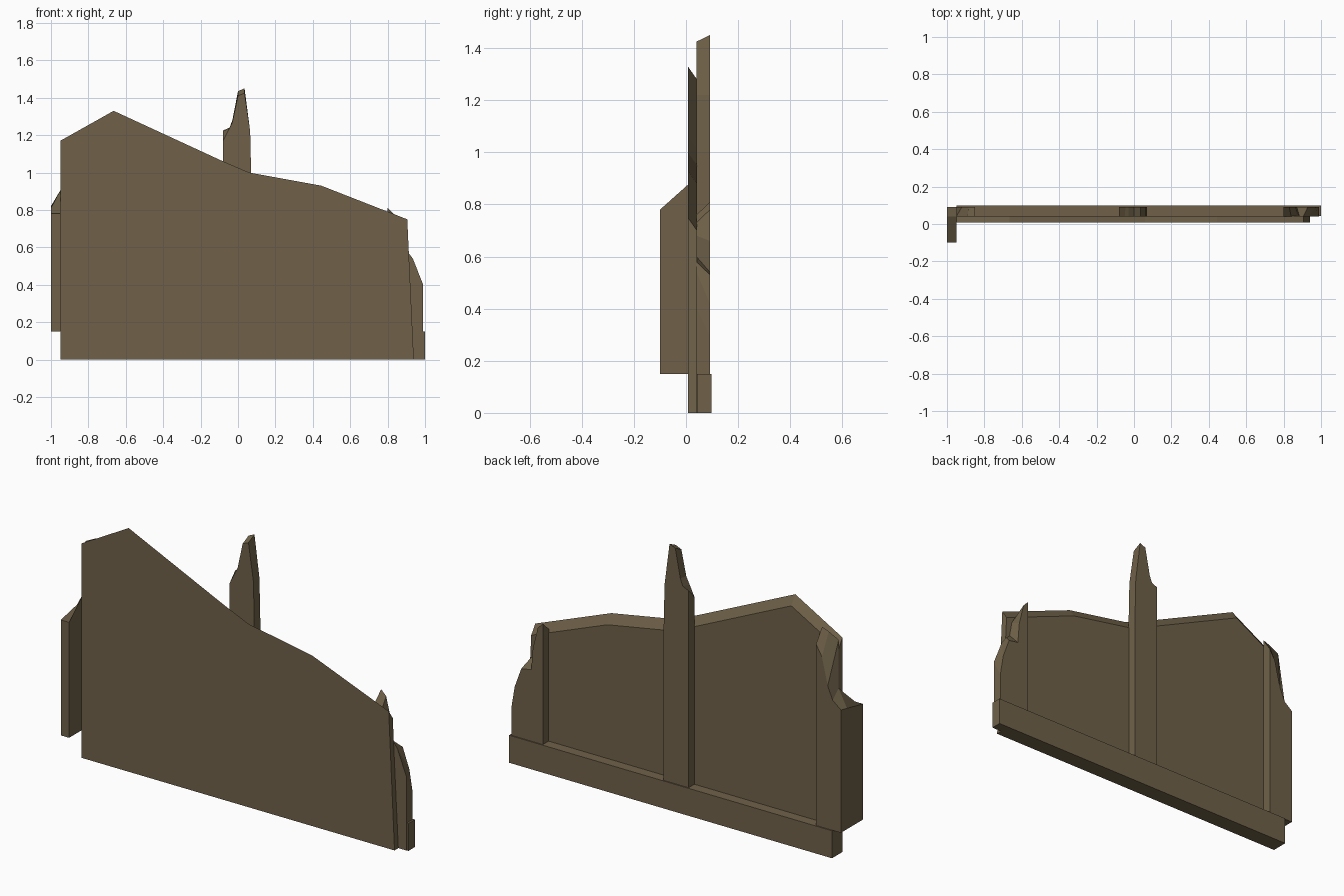
import bpy

wood = bpy.data.materials.new("weathered brown wood")
wood.diffuse_color = (0.160, 0.121, 0.067, 1)


def slab(name, front, back, y0, y1):
    """Board lofted between a front and a back outline (x, z), counter-clockwise from the front."""
    n = len(front)
    verts = [(x, y0, z) for x, z in front] + [(x, y1, z) for x, z in back]
    faces = [list(range(n)), list(range(2 * n - 1, n - 1, -1))]
    faces += [[i, i + n, (i + 1) % n + n, (i + 1) % n] for i in range(n)]
    mesh = bpy.data.meshes.new(name)
    mesh.from_pydata(verts, [], faces)
    mesh.materials.append(wood)
    obj = bpy.data.objects.new(name, mesh)
    bpy.context.collection.objects.link(obj)
    return obj


# Broken wall panel, its top edge splintered down towards the back
panel = [(-0.95, 0), (0.94, 0), (0.905, 0.75), (0.445, 0.93),
         (0.06, 1.0), (-0.08, 1.06), (-0.665, 1.33), (-0.95, 1.17)]
panel_back = [(x, z - 0.05 if z > 0 else 0) for x, z in panel]
slab("wall_panel", panel, panel_back, 0.007, 0.042)

# Bottom rail along the back
rail = [(-0.95, 0), (1.0, 0), (1.0, 0.15), (-0.95, 0.15)]
slab("bottom_rail", rail, rail, 0.042, 0.098)

# Middle post with a snapped tip
slab("middle_post",
     [(-0.08, 0.1), (0.07, 0.1), (0.07, 1.0), (0.065, 1.22), (0.035, 1.425),
      (0.0, 1.41), (-0.03, 1.27), (-0.05, 1.23), (-0.08, 1.17)],
     [(-0.08, 0.1), (0.07, 0.1), (0.07, 1.0), (0.065, 1.22), (0.035, 1.45),
      (0.0, 1.435), (-0.03, 1.28), (-0.045, 1.24), (-0.08, 1.225)],
     0.04, 0.092)

# Right post, broken in two steps
slab("right_post",
     [(0.80, 0), (0.99, 0), (0.99, 0.40), (0.935, 0.54), (0.905, 0.58),
      (0.885, 0.60), (0.87, 0.68), (0.84, 0.73), (0.80, 0.76)],
     [(0.80, 0), (0.99, 0), (0.99, 0.30), (0.97, 0.42), (0.93, 0.53),
      (0.87, 0.54), (0.86, 0.66), (0.83, 0.78), (0.80, 0.81)],
     0.04, 0.092)

# Left post, broken away above the side board
slab("left_post",
     [(-0.95, 0.15), (-0.85, 0.15), (-0.85, 1.215), (-0.89, 1.20),
      (-0.95, 1.17), (-0.95, 0.905)],
     [(-0.95, 0.15), (-0.85, 0.15), (-0.85, 1.14), (-0.885, 1.08),
      (-0.92, 0.93), (-0.95, 0.86)],
     0.04, 0.092)

# Stub of the adjoining side wall, top rising towards the panel
slab("side_board_front",
     [(-1.0, 0.15), (-0.95, 0.15), (-0.95, 0.78), (-1.0, 0.78)],
     [(-1.0, 0.15), (-0.95, 0.15), (-0.95, 0.905), (-1.0, 0.81)],
     -0.1, 0.04)
slab("side_board_back",
     [(-1.0, 0.15), (-0.95, 0.15), (-0.95, 0.905), (-1.0, 0.81)],
     [(-1.0, 0.15), (-0.95, 0.15), (-0.95, 0.86), (-1.0, 0.82)],
     0.04, 0.092)
